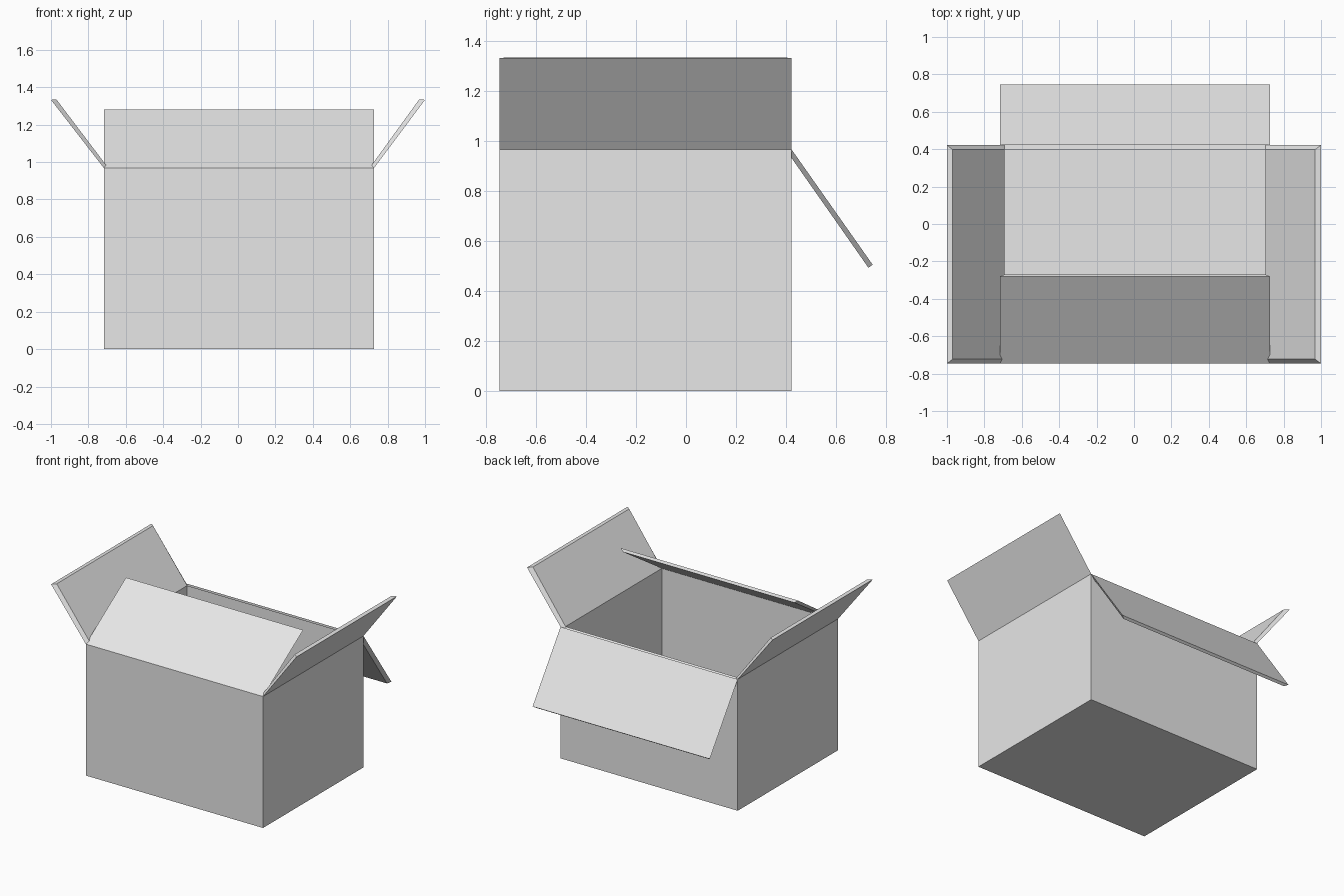
import bpy
import bmesh

cube = bpy.data.objects.get("Cube")
if cube:
    bpy.data.objects.remove(cube, do_unlink=True)

X0, X1 = -0.717, 0.727      # box sides
Y0, Y1 = -0.747, 0.422      # box front and back
TOP = 0.968
WALL = 0.024

card = bpy.data.materials.new("plain_grey_card")
card.use_nodes = True
card.diffuse_color = (0.8, 0.8, 0.8, 1)
card.node_tree.nodes["Principled BSDF"].inputs["Base Color"].default_value = (0.8, 0.8, 0.8, 1)


def finish(bm, name):
    mesh = bpy.data.meshes.new(name)
    bm.to_mesh(mesh)
    bm.free()
    mesh.materials.append(card)
    obj = bpy.data.objects.new(name, mesh)
    bpy.context.collection.objects.link(obj)
    return obj


# Box body: a cube hollowed out from its top; the flaps grow from the open rim
bm = bmesh.new()
bmesh.ops.create_cube(bm, size=1)
bmesh.ops.scale(bm, vec=(X1 - X0, Y1 - Y0, TOP), verts=bm.verts)
bmesh.ops.translate(bm, vec=((X0 + X1) / 2, (Y0 + Y1) / 2, TOP / 2), verts=bm.verts)
bm.normal_update()
lid = max(bm.faces, key=lambda f: f.calc_center_median().z)
rim = bmesh.ops.inset_individual(bm, faces=[lid], thickness=WALL, use_even_offset=True)["faces"]
inner = bmesh.ops.extrude_discrete_faces(bm, faces=[lid])["faces"][0]
bmesh.ops.translate(bm, vec=(0, 0, WALL - TOP), verts=inner.verts)
bmesh.ops.remove_doubles(bm, verts=bm.verts, dist=0.0001)
bmesh.ops.delete(bm, geom=[f for f in rim if f.is_valid], context="FACES")
finish(bm, "box_body")


def flap(name, outer, inner, outer_shift, inner_shift):
    """Mitred panel: its hinge edges are carried to the free edge by two shifts."""
    bm = bmesh.new()
    base = [bm.verts.new((*p, TOP)) for p in (outer[0], outer[1], inner[1], inner[0])]
    shifts = (outer_shift, outer_shift, inner_shift, inner_shift)
    tip = [bm.verts.new((v.co.x + s[0], v.co.y + s[1], v.co.z + s[2]))
           for v, s in zip(base, shifts)]
    hinge = bm.faces.new(base)
    bm.faces.new(tip)
    for i in range(4):
        j = (i + 1) % 4
        bm.faces.new((base[i], base[j], tip[j], tip[i]))
    bmesh.ops.recalc_face_normals(bm, faces=bm.faces)
    bmesh.ops.delete(bm, geom=[hinge], context="FACES_ONLY")
    finish(bm, name)


# Rim corners, outer and inner
def corners(d):
    return {(sx, sy): ((X0 + d, X1 - d)[sx], (Y0 + d, Y1 - d)[sy])
            for sx in (0, 1) for sy in (0, 1)}


out, inn = corners(0), corners(WALL)

# Side flaps open outward and up
for name, s, run in (("right_flap", 0, -0.283), ("left_flap", 1, 0.273)):
    ends = ((s, 0), (s, 1))
    slip = 0.005 if s == 0 else -0.007
    flap(name, [out[e] for e in ends], [inn[e] for e in ends],
         (run, 0, 0.365), (run + slip, 0, 0.367))

# Front flap leans in over the opening, back flap hangs down outside
for name, s, far, near in (
        ("front_flap", 0, (0, 0.467, 0.312), (0, 0.453, 0.294)),
        ("back_flap", 1, (0, 0.325, -0.462), (0, 0.332, -0.474))):
    ends = ((0, s), (1, s))
    flap(name, [out[e] for e in ends], [inn[e] for e in ends], far, near)
